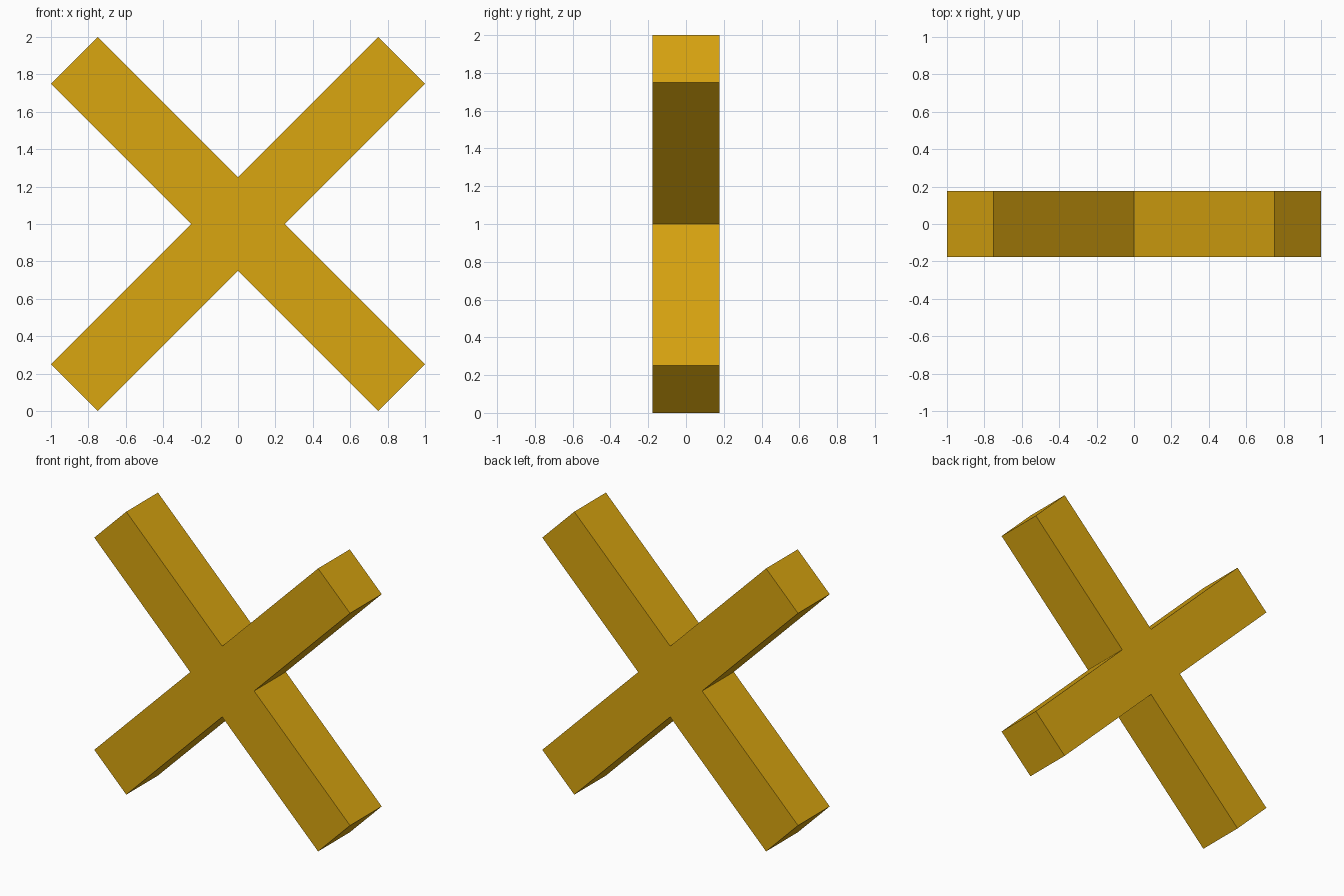
import bpy, bmesh, math
from mathutils import Matrix

if "Cube" in bpy.data.objects:
    bpy.data.objects.remove(bpy.data.objects["Cube"])

WIDTH = 0.25 * math.sqrt(2)   # square bar section
REACH = 0.75 * math.sqrt(2)   # arm length beyond the central block

gold = bpy.data.materials.new("golden yellow")
gold.diffuse_color = (0.70, 0.38, 0.005, 1)
gold.use_nodes = True
gold.node_tree.nodes["Principled BSDF"].inputs["Base Color"].default_value = gold.diffuse_color

# Central block
bm = bmesh.new()
bmesh.ops.create_cube(bm, size=WIDTH)
bm.normal_update()

# Four arms pulled out of the block's sides
sides = [f for f in bm.faces if abs(f.normal.y) < 0.5]
for arm in bmesh.ops.extrude_discrete_faces(bm, faces=sides)["faces"]:
    arm.normal_update()
    bmesh.ops.translate(bm, verts=arm.verts, vec=arm.normal * REACH)

# Tilt to a diagonal cross and stand it on the ground
bmesh.ops.transform(bm, verts=bm.verts,
                    matrix=Matrix.Translation((0, 0, 1)) @ Matrix.Rotation(math.pi / 4, 4, 'Y'))
bmesh.ops.recalc_face_normals(bm, faces=bm.faces)

mesh = bpy.data.meshes.new("diagonal_cross")
bm.to_mesh(mesh)
bm.free()
mesh.materials.append(gold)
bpy.context.collection.objects.link(bpy.data.objects.new("diagonal_cross", mesh))
